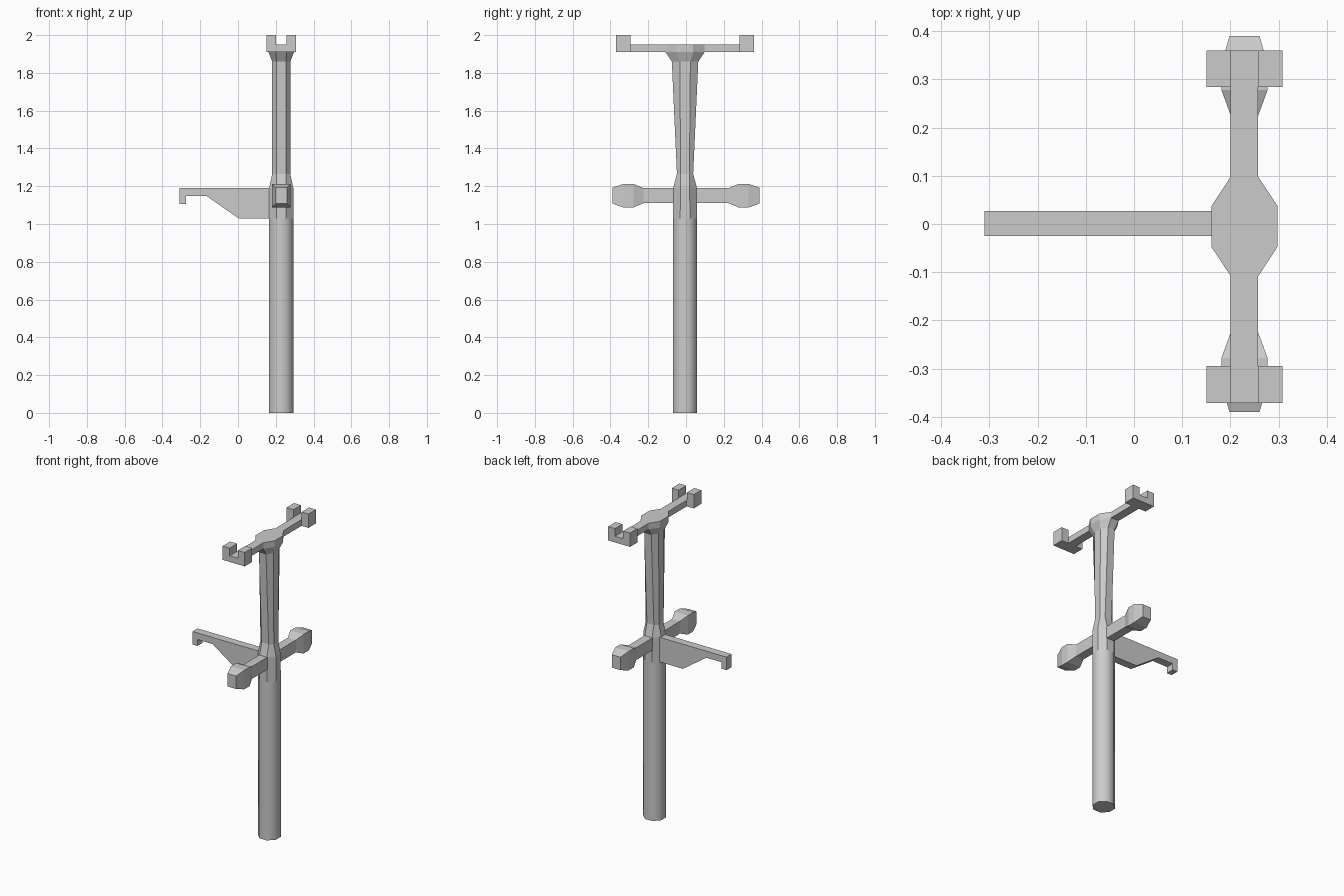
import bpy, bmesh

if "Cube" in bpy.data.objects:
    bpy.data.objects.remove(bpy.data.objects["Cube"])

CX, CY = 0.229, -0.005   # axis of the post


def finish(bm, name):
    bmesh.ops.recalc_face_normals(bm, faces=bm.faces[:])
    me = bpy.data.meshes.new(name)
    bm.to_mesh(me)
    bm.free()
    ob = bpy.data.objects.new(name, me)
    bpy.context.collection.objects.link(ob)
    return ob


def loft(name, rings, smooth_below=None):
    """Skin a stack of equal-length point rings and cap both ends."""
    bm = bmesh.new()
    vs = [[bm.verts.new(p) for p in r] for r in rings]
    n = len(vs[0])
    for a, b in zip(vs, vs[1:]):
        for i in range(n):
            j = (i + 1) % n
            f = bm.faces.new((a[i], a[j], b[j], b[i]))
            if smooth_below and max(v.co.z for v in f.verts) <= smooth_below:
                f.smooth = True
    bm.faces.new(vs[0])
    bm.faces.new(vs[-1])
    if smooth_below:
        for e in bm.edges:
            if any(len(f.verts) > 4 for f in e.link_faces):
                e.smooth = False
    return finish(bm, name)


def octagon(z, rx, ry, fx, fy, cx=CX, cy=CY):
    """Eight-sided ring: outer half sizes rx, ry and half flat lengths fx, fy."""
    return [(cx + x, cy + y, z) for x, y in (
        (fx, -ry), (rx, -fy), (rx, fy), (fx, ry),
        (-fx, ry), (-rx, fy), (-rx, -fy), (-fx, -ry))]


def rect(y, hx, z0, z1):
    return [(CX - hx, y, z0), (CX + hx, y, z0), (CX + hx, y, z1), (CX - hx, y, z1)]


def extrude_xz(name, pts, y0, y1):
    return loft(name, [[(x, y, z) for x, z in pts] for y in (y0, y1)])


# Post: round lower shaft, slim neck, flared head with flat plate
loft("post", [
    octagon(0.00, 0.064, 0.063, 0.026, 0.026),
    octagon(1.03, 0.064, 0.063, 0.026, 0.026),
    octagon(1.19, 0.064, 0.063, 0.026, 0.024),
    octagon(1.265, 0.048, 0.043, 0.025, 0.023),
    octagon(1.86, 0.048, 0.070, 0.025, 0.028),
    octagon(1.91, 0.068, 0.103, 0.0285, 0.043),
    octagon(1.95, 0.068, 0.103, 0.0285, 0.043),
], smooth_below=1.04)

# Top crossbar
loft("top_crossbar", [rect(y, 0.0285, 1.91, 1.95) for y in (-0.30, 0.29)])

# U-shaped rests at both ends of the top crossbar
u_profile = [(0.15, 1.91), (0.308, 1.91), (0.308, 2.0), (0.258, 2.0),
             (0.258, 1.95), (0.2, 1.95), (0.2, 2.0), (0.15, 2.0)]
extrude_xz("front_rest", u_profile, -0.371, -0.294)
extrude_xz("back_rest", u_profile, 0.284, 0.36)

# Side handles with bulging ends
for name, s in (("front_handle", -1), ("back_handle", 1)):
    loft(name, [
        rect(0.0, 0.0285, 1.11, 1.19),
        rect(s * 0.225, 0.0285, 1.11, 1.19),
        rect(s * 0.278, 0.048, 1.088, 1.212),
        rect(s * 0.331, 0.048, 1.088, 1.212),
        rect(s * 0.39, 0.031, 1.108, 1.192),
    ])

# Hooked bracket arm
extrude_xz("hook_arm", [
    (0.2, 1.03), (0.2, 1.19), (-0.31, 1.19), (-0.31, 1.105),
    (-0.275, 1.105), (-0.275, 1.147), (-0.165, 1.147), (0.003, 1.03)],
    -0.025, 0.027)
